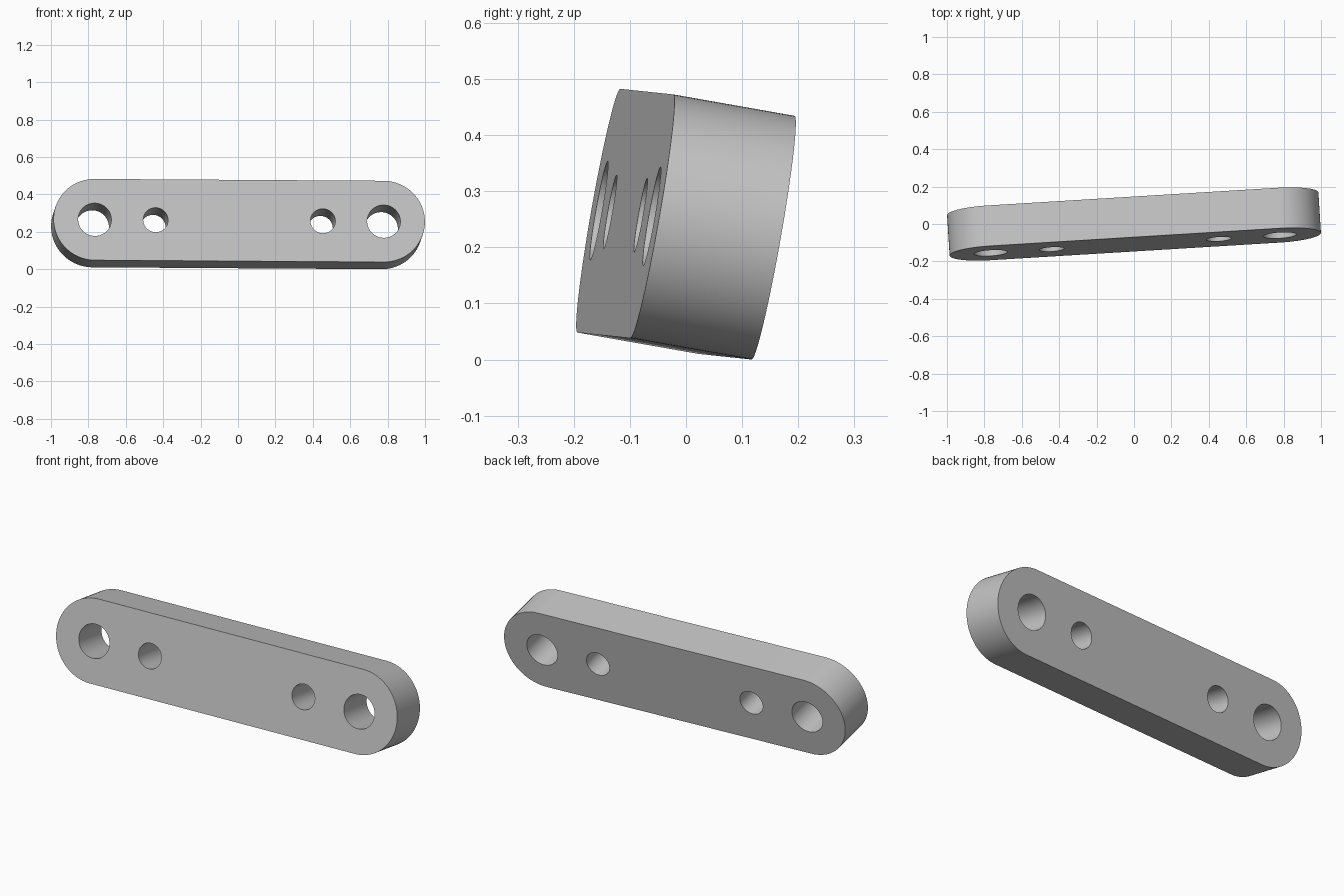
import bpy, bmesh
from math import pi, cos, sin, radians
from mathutils import Matrix, Vector

cube = bpy.data.objects.get("Cube")
if cube:
    bpy.data.objects.remove(cube, do_unlink=True)

LENGTH, RADIUS, THICK = 1.548, 0.2205, 0.22   # end-centre distance, end radius, depth
BIG, SMALL = 0.089, 0.0665                    # hole radii
SMALL_X = 0.448

grey = bpy.data.materials.new("plain grey")
colour = (0.55, 0.55, 0.55, 1)
grey.diffuse_color = colour
grey.use_nodes = True
grey.node_tree.nodes["Principled BSDF"].inputs["Base Color"].default_value = colour


def arc(cx, r, start, sweep, steps):
    """Points along an arc in the bar's face plane."""
    return [(cx + r * cos(start + sweep * i / steps), r * sin(start + sweep * i / steps))
            for i in range(steps + 1)]


def add_loop(bm, points):
    verts = [bm.verts.new((x, -THICK / 2, z)) for x, z in points]
    return [bm.edges.new((a, b)) for a, b in zip(verts, verts[1:] + verts[:1])]


bm = bmesh.new()

# Rounded outline
edges = add_loop(bm, arc(LENGTH / 2, RADIUS, -pi / 2, pi, 48)
                 + arc(-LENGTH / 2, RADIUS, pi / 2, pi, 48))

# Two through-holes at each end
for side in (-1, 1):
    for x, r in ((LENGTH / 2, BIG), (SMALL_X, SMALL)):
        edges += add_loop(bm, arc(side * x, r, 0, 2 * pi, 64)[:-1])

# Fill the face around the holes and extrude it to full depth
bmesh.ops.triangle_fill(bm, edges=edges, use_beauty=True, normal=(0, -1, 0))
result = bmesh.ops.extrude_face_region(bm, geom=bm.faces[:], use_keep_orig=True)
back = [g for g in result["geom"] if isinstance(g, bmesh.types.BMVert)]
bmesh.ops.translate(bm, verts=back, vec=(0, THICK, 0))
bmesh.ops.recalc_face_normals(bm, faces=bm.faces[:])

# Lean the bar back and turn it slightly
along = Vector((1, 0.061, -0.0064)).normalized()
up = Vector((0, sin(radians(10)), cos(radians(10))))
up = (up - along * up.dot(along)).normalized()
depth = up.cross(along)
turn = Matrix((along, depth, up)).transposed().to_4x4()
bmesh.ops.transform(bm, matrix=turn, verts=bm.verts[:])

# Rest on the ground, centred
lo = [min(v.co[i] for v in bm.verts) for i in range(3)]
hi = [max(v.co[i] for v in bm.verts) for i in range(3)]
shift = Vector((-(lo[0] + hi[0]) / 2, -(lo[1] + hi[1]) / 2, -lo[2]))
bmesh.ops.translate(bm, verts=bm.verts[:], vec=shift)

mesh = bpy.data.meshes.new("link_bar")
bm.to_mesh(mesh)
bm.free()
mesh.materials.append(grey)
bar = bpy.data.objects.new("link_bar", mesh)
bpy.context.collection.objects.link(bar)

bpy.ops.object.select_all(action="DESELECT")
bar.select_set(True)
bpy.context.view_layer.objects.active = bar
bpy.ops.object.shade_smooth_by_angle(angle=radians(30))
